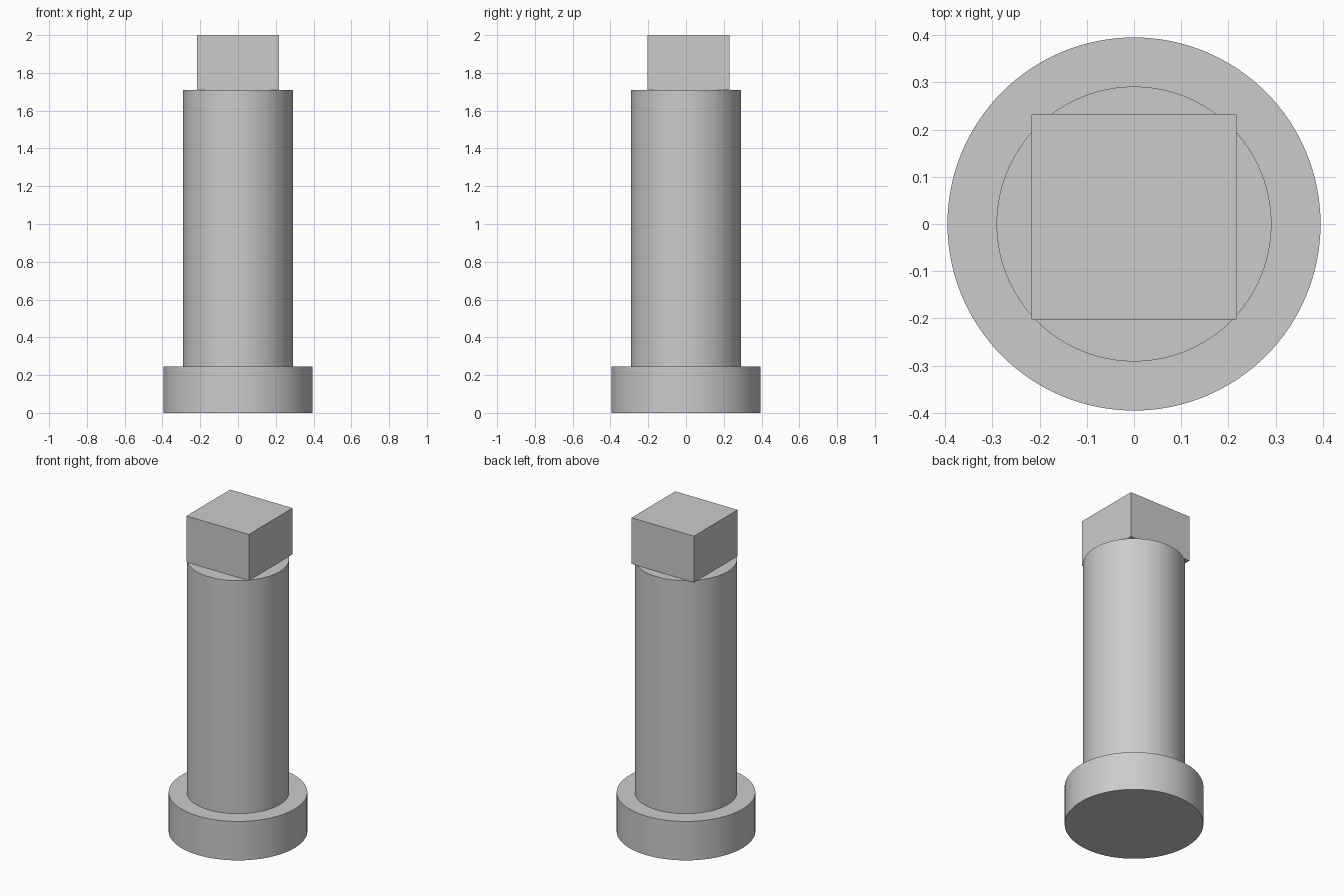
import bpy
import math

if "Cube" in bpy.data.objects:
    bpy.data.objects.remove(bpy.data.objects["Cube"])

# single neutral grey
grey = bpy.data.materials.new("plain grey")
grey.diffuse_color = (0.6, 0.6, 0.6, 1.0)
grey.use_nodes = True
grey.node_tree.nodes["Principled BSDF"].inputs["Base Color"].default_value = grey.diffuse_color


def finish(name):
    obj = bpy.context.object
    obj.name = name
    obj.data.materials.append(grey)
    return obj


def cylinder(name, radius, z0, z1):
    bpy.ops.mesh.primitive_cylinder_add(
        vertices=128, radius=radius, depth=z1 - z0, location=(0, 0, (z0 + z1) / 2))
    bpy.ops.object.shade_smooth_by_angle(angle=math.radians(30))
    return finish(name)


# round foot and the shaft standing on it
cylinder("base_flange", 0.395, 0.0, 0.245)
cylinder("shaft", 0.291, 0.245, 1.71)

# square head, slightly off centre towards the back
bpy.ops.mesh.primitive_cube_add(size=1, location=(0, 0.0145, 1.855))
head = finish("square_head")
head.scale = (0.434, 0.434, 0.29)
